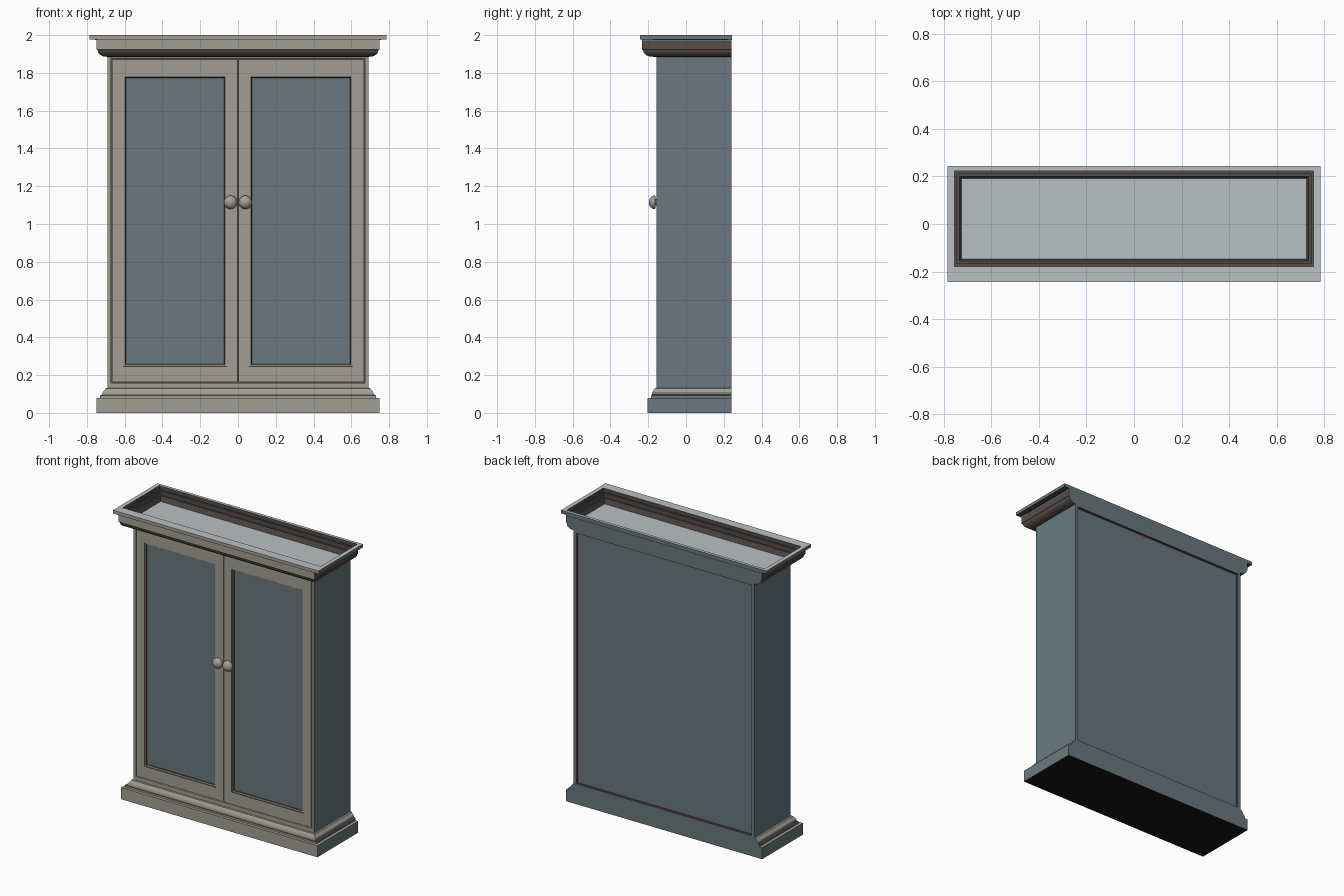
import bpy, bmesh, math
from mathutils import Matrix

if "Cube" in bpy.data.objects:
    bpy.data.objects.remove(bpy.data.objects["Cube"], do_unlink=True)

# Colours, given as sRGB and stored as linear
PALETTE = {"beige": (164, 159, 148), "blue_grey": (106, 121, 126), "light_grey": (186, 192, 195),
           "dark_brown": (86, 77, 72), "black": (22, 22, 22)}
NAMES = list(PALETTE)
MATS = []
for name, rgb in PALETTE.items():
    col = [((c / 255 + 0.055) / 1.055) ** 2.4 for c in rgb] + [1.0]
    m = bpy.data.materials.new(name)
    m.use_nodes = True
    m.diffuse_color = col
    m.node_tree.nodes["Principled BSDF"].inputs["Base Color"].default_value = col
    MATS.append(m)


def pick(key, n):
    """Colour of a face from its band key and its direction."""
    if key in PALETTE:
        return key
    if n.y > 0.5:
        return "blue_grey"
    if key == "cove":
        return "dark_brown"
    if key == "fascia":
        return "beige" if n.y < -0.5 else "dark_brown"
    if key == "mould":
        return "beige" if n.y < -0.3 or n.z > 0.5 else "blue_grey"
    if n.z > 0.7:
        return "light_grey"
    if n.z < -0.7:
        return "black"
    return "beige" if n.y < -0.5 else "blue_grey"


def finish(name, bm):
    me = bpy.data.meshes.new(name)
    bm.to_mesh(me)
    bm.free()
    for m in MATS:
        me.materials.append(m)
    ob = bpy.data.objects.new(name, me)
    bpy.context.collection.objects.link(ob)
    return ob


def loft(name, rings, start="auto", end="auto", upright=False):
    """Join rectangles (u0, u1, v0, v1, depth, band key); upright ones lie in x and z."""
    bm = bmesh.new()
    loops, keyed = [], []
    for u0, u1, v0, v1, w, key in rings:
        pts = [(u0, v0), (u1, v0), (u1, v1), (u0, v1)]
        loops.append([bm.verts.new((u, w, v) if upright else (u, v, w)) for u, v in pts])
    for a, b, r in zip(loops, loops[1:], rings[1:]):
        for i in range(4):
            j = (i + 1) % 4
            keyed.append((bm.faces.new((a[i], a[j], b[j], b[i])), r[5]))
    keyed.append((bm.faces.new(loops[0]), start))
    keyed.append((bm.faces.new(loops[-1]), end))
    bmesh.ops.recalc_face_normals(bm, faces=bm.faces)
    bm.normal_update()
    for f, key in keyed:
        f.material_index = NAMES.index(pick(key, f.normal))
    return finish(name, bm)


def box(name, x0, x1, y0, y1, z0, z1, key="auto"):
    return loft(name, [(x0, x1, y0, y1, z0, key), (x0, x1, y0, y1, z1, key)], key, key)


BACK, FRONT, SIDE = 0.24, -0.155, 0.69
CARCASS = -0.14

# Carcass, with a dark front behind the doors and a recessed back panel
loft("carcass", [
    (-SIDE, SIDE, 0.1, 1.9, CARCASS, "auto"),
    (-SIDE, SIDE, 0.1, 1.9, BACK, "auto"),
    (-0.67, 0.67, 0.14, 1.87, BACK, "blue_grey"),
    (-0.67, 0.67, 0.14, 1.87, BACK - 0.015, "dark_brown"),
    (-0.662, 0.662, 0.148, 1.862, BACK - 0.015, "dark_brown"),
], start="dark_brown", end="blue_grey", upright=True)

# Plinth with stepped moulding
plinth = [(0.75, -0.205, 0, "auto"), (0.75, -0.205, 0.08, "auto"),
          (0.73, -0.185, 0.08, "mould"), (0.73, -0.185, 0.092, "mould"),
          (0.72, -0.18, 0.098, "cove"), (0.715, -0.178, 0.11, "mould"),
          (0.705, -0.172, 0.122, "mould"), (0.7, -0.165, 0.13, "mould"),
          (SIDE, FRONT, 0.132, "mould")]
loft("plinth", [(-x, x, y, BACK, z, k) for x, y, z, k in plinth], end="beige")

# Crown: rounded underside, fascia, top slab, then the stepped tray inside
crown = [(SIDE, -0.165, 1.885, "cove")]
for i in range(1, 7):
    a = math.radians(15 * i)
    crown.append((0.695 + 0.048 * math.sin(a), -0.175 - 0.052 * math.sin(a),
                  1.92 - 0.035 * math.cos(a), "cove"))
crown += [(0.748, -0.234, 1.925, "cove"), (0.748, -0.234, 1.968, "fascia"),
          (0.748, -0.234, 1.978, "auto"), (0.785, -0.243, 1.978, "cove"),
          (0.785, -0.243, 2.0, "auto")]
rings = [(-x, x, y, BACK if z < 1.978 else 0.243, z, k) for x, y, z, k in crown]
for inset, z, k in [(0, 2.0, "light_grey"), (0, 1.975, "dark_brown"), (0.012, 1.975, "dark_brown"),
                    (0.012, 1.945, "dark_brown"), (0.022, 1.945, "dark_brown"),
                    (0.031, 1.91, "dark_brown")]:
    rings.append((inset - 0.756, 0.756 - inset, inset - 0.178, 0.222 - inset, z, k))
loft("crown", rings, start="dark_brown", end="light_grey")

# Face frame around the doors
box("bottom_rail", -SIDE, SIDE, FRONT, CARCASS, 0.13, 0.158)
box("top_rail", -SIDE, SIDE, FRONT, CARCASS, 1.876, 1.89)

for side, s in (("left", 1), ("right", -1)):
    def span(a, b):
        return (a, b) if s > 0 else (-b, -a)

    box(side + "_stile", *span(0.672, SIDE), FRONT, CARCASS, 0.158, 1.876)

    # Door with a beaded frame and a sunken panel
    outer = (*span(0.003, 0.667), 0.163, 1.872)
    door = [(*outer, CARCASS, "beige"), (*outer, FRONT, "beige")]
    for inset, y, k in [(0, FRONT, "beige"), (0.002, -0.151, "dark_brown"), (0.01, -0.149, "beige"),
                        (0.013, -0.142, "dark_brown")]:
        door.append((*span(0.06 + inset, 0.607 - inset), 0.246 + inset, 1.787 - inset, y, k))
    loft(side + "_door", door, start="beige", end="blue_grey", upright=True)

    # Domed knob, turned about the y axis
    bm = bmesh.new()
    profile = [(0, 0), (0.018, 0), (0.016, -0.006), (0.036, -0.008)]
    for i in range(1, 9):
        a = math.radians(90 * i / 8)
        profile.append((0.036 * math.cos(a), -0.01 - 0.032 * math.sin(a)))
    vs = [bm.verts.new((r, y, 0)) for r, y in profile]
    edges = [bm.edges.new(p) for p in zip(vs, vs[1:])]
    bmesh.ops.spin(bm, geom=vs + edges, cent=(0, 0, 0), axis=(0, 1, 0),
                   angle=2 * math.pi, steps=24)
    bmesh.ops.remove_doubles(bm, verts=bm.verts, dist=0.0005)
    bmesh.ops.recalc_face_normals(bm, faces=bm.faces)
    for f in bm.faces:
        f.material_index = NAMES.index("beige")
    bmesh.ops.transform(bm, matrix=Matrix.Translation((s * 0.039, FRONT, 1.115)), verts=bm.verts)
    knob = finish(side + "_knob", bm)
    bpy.ops.object.select_all(action="DESELECT")
    knob.select_set(True)
    bpy.context.view_layer.objects.active = knob
    bpy.ops.object.shade_smooth_by_angle(angle=math.radians(40))
